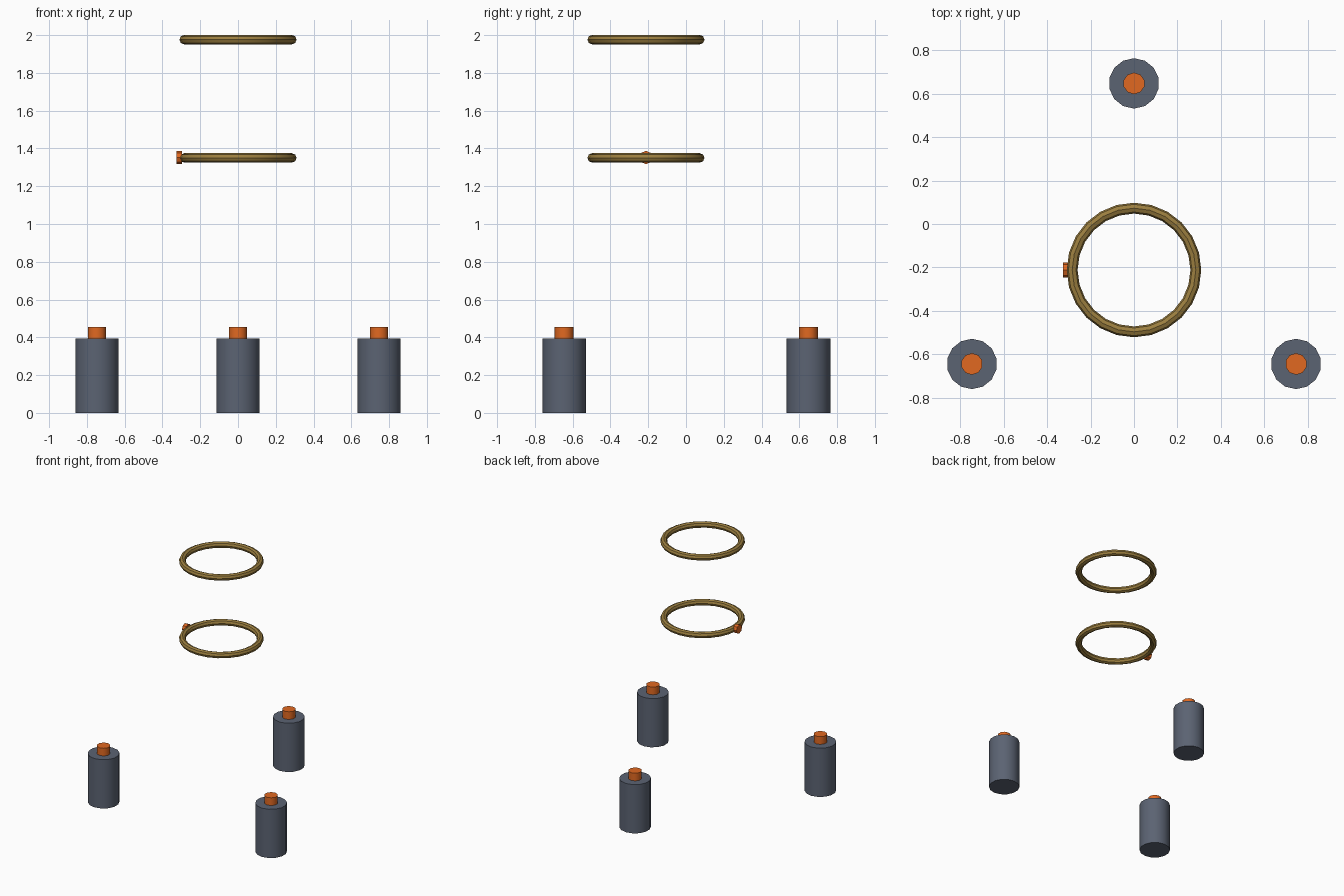
import bpy
from math import pi

if "Cube" in bpy.data.objects:
    bpy.data.objects.remove(bpy.data.objects["Cube"])


def material(name, color):
    m = bpy.data.materials.new(name)
    m.diffuse_color = (*color, 1)
    m.use_nodes = True
    m.node_tree.nodes["Principled BSDF"].inputs["Base Color"].default_value = m.diffuse_color
    return m


SLATE = material("slate", (0.105, 0.125, 0.17))
ORANGE = material("orange", (0.75, 0.14, 0.015))
BRASS = material("brass", (0.33, 0.21, 0.05))


def finish(name, mat):
    ob = bpy.context.object
    ob.name = name
    ob.data.materials.append(mat)
    bpy.ops.object.shade_smooth_by_angle(angle=pi / 4.5)


def cylinder(name, mat, sides, radius, depth, center, rot=(0, 0, 0)):
    bpy.ops.mesh.primitive_cylinder_add(vertices=sides, radius=radius, depth=depth,
                                        location=center, rotation=rot)
    finish(name, mat)


# Three canisters with orange buttons on top
BODY_H, CAP_H = 0.393, 0.062
for label, x, y in (("left", -0.747, -0.645), ("right", 0.747, -0.645), ("back", 0, 0.648)):
    cylinder(f"{label}_canister", SLATE, 14, 0.116, BODY_H, (x, y, BODY_H / 2))
    cylinder(f"{label}_button", ORANGE, 10, 0.05, CAP_H, (x, y, BODY_H + CAP_H / 2))

# Two floating rings
RING_Y = -0.212
for label, z in (("lower", 1.35), ("upper", 1.976)):
    bpy.ops.mesh.primitive_torus_add(major_segments=24, minor_segments=8, major_radius=0.285,
                                     minor_radius=0.025, location=(0, RING_Y, z))
    finish(f"{label}_ring", BRASS)

# Small marker disc on the left side of the lower ring
cylinder("ring_marker", ORANGE, 8, 0.035, 0.031, (-0.311, RING_Y, 1.352), (0, pi / 2, 0))
